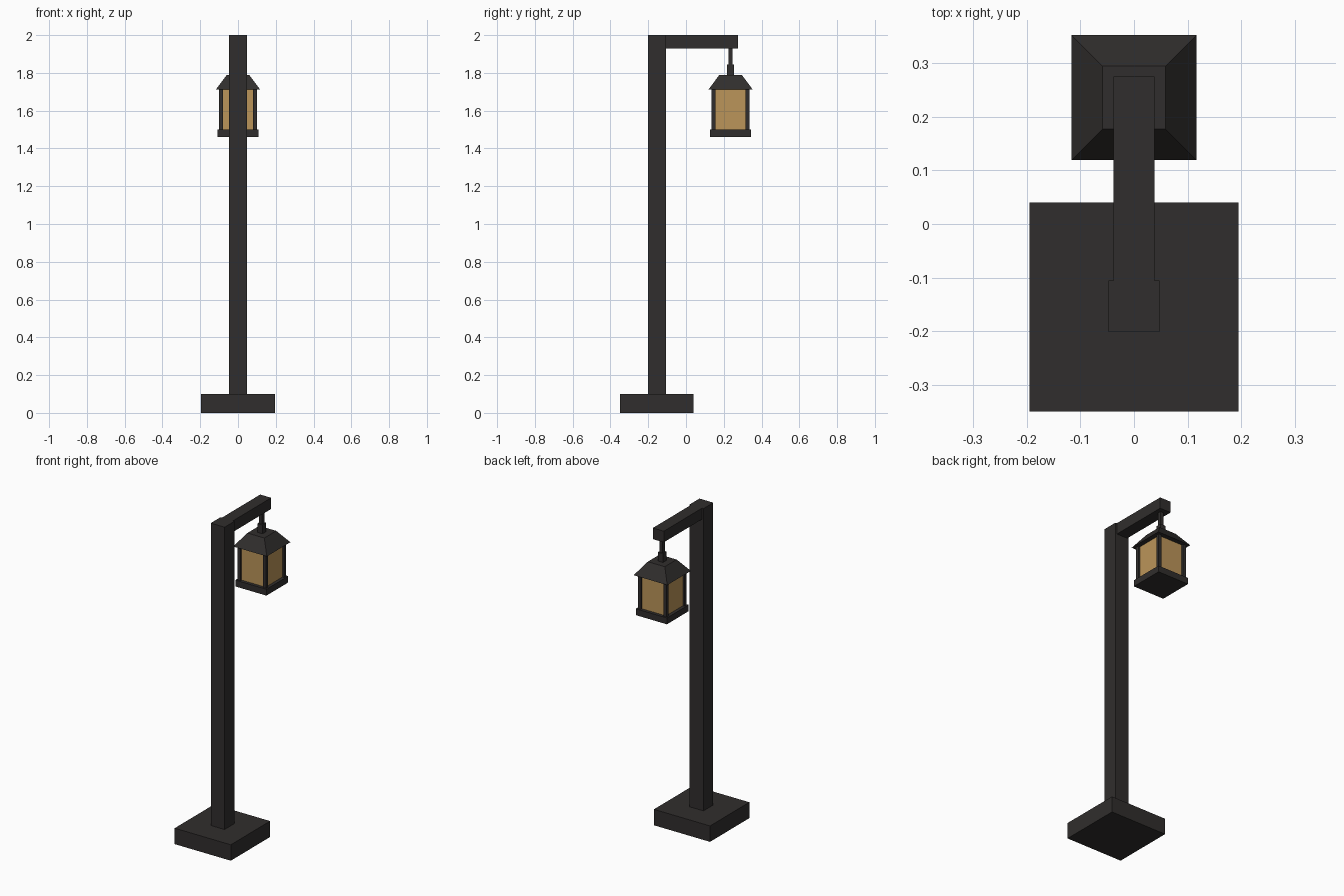
import bpy, bmesh

if "Cube" in bpy.data.objects:
    bpy.data.objects.remove(bpy.data.objects["Cube"])


def material(name, color):
    m = bpy.data.materials.new(name)
    m.diffuse_color = color
    m.use_nodes = True
    m.node_tree.nodes["Principled BSDF"].inputs["Base Color"].default_value = m.diffuse_color
    return m


IRON = material("dark_iron", (0.03, 0.027, 0.026, 1))
GLASS = material("amber_glass", (0.50, 0.30, 0.10, 0.9))


def block(name, x, y, z, mat=IRON, taper=1.0):
    """Box from (min, max) ranges; taper scales the top face about its centre."""
    bm = bmesh.new()
    bmesh.ops.create_cube(bm, size=1)
    for v in bm.verts:
        s = taper if v.co.z > 0 else 1.0
        v.co.x = (x[0] + x[1]) / 2 + v.co.x * (x[1] - x[0]) * s
        v.co.y = (y[0] + y[1]) / 2 + v.co.y * (y[1] - y[0]) * s
        v.co.z = z[0] if v.co.z < 0 else z[1]
    me = bpy.data.meshes.new(name)
    bm.to_mesh(me)
    bm.free()
    me.materials.append(mat)
    ob = bpy.data.objects.new(name, me)
    bpy.context.collection.objects.link(ob)
    return ob


CY = 0.236  # lantern centre in y


def hung(name, half, z, mat=IRON, taper=1.0):
    """Square block centred on the lantern axis."""
    return block(name, (-half, half), (CY - half, CY + half), z, mat, taper)


# Stand
block("base", (-0.195, 0.195), (-0.35, 0.04), (0, 0.1))
block("post", (-0.048, 0.048), (-0.202, -0.105), (0.1, 2.0))
block("arm", (-0.038, 0.038), (-0.105, 0.275), (1.93, 2.0))

# Hanger
hung("hanger_rod", 0.011, (1.845, 1.93))
hung("hanger_collar", 0.018, (1.79, 1.845))

# Lantern
hung("lantern_roof", 0.117, (1.712, 1.79), taper=0.504)
hung("lantern_floor", 0.108, (1.46, 1.50))
hung("lantern_glass", 0.088, (1.50, 1.712), GLASS)

# Corner bars
for sx in (-1, 1):
    for sy in (-1, 1):
        xs = sorted((sx * 0.079, sx * 0.1))
        ys = sorted((CY + sy * 0.079, CY + sy * 0.1))
        block("lantern_corner_bar", xs, ys, (1.50, 1.712))
